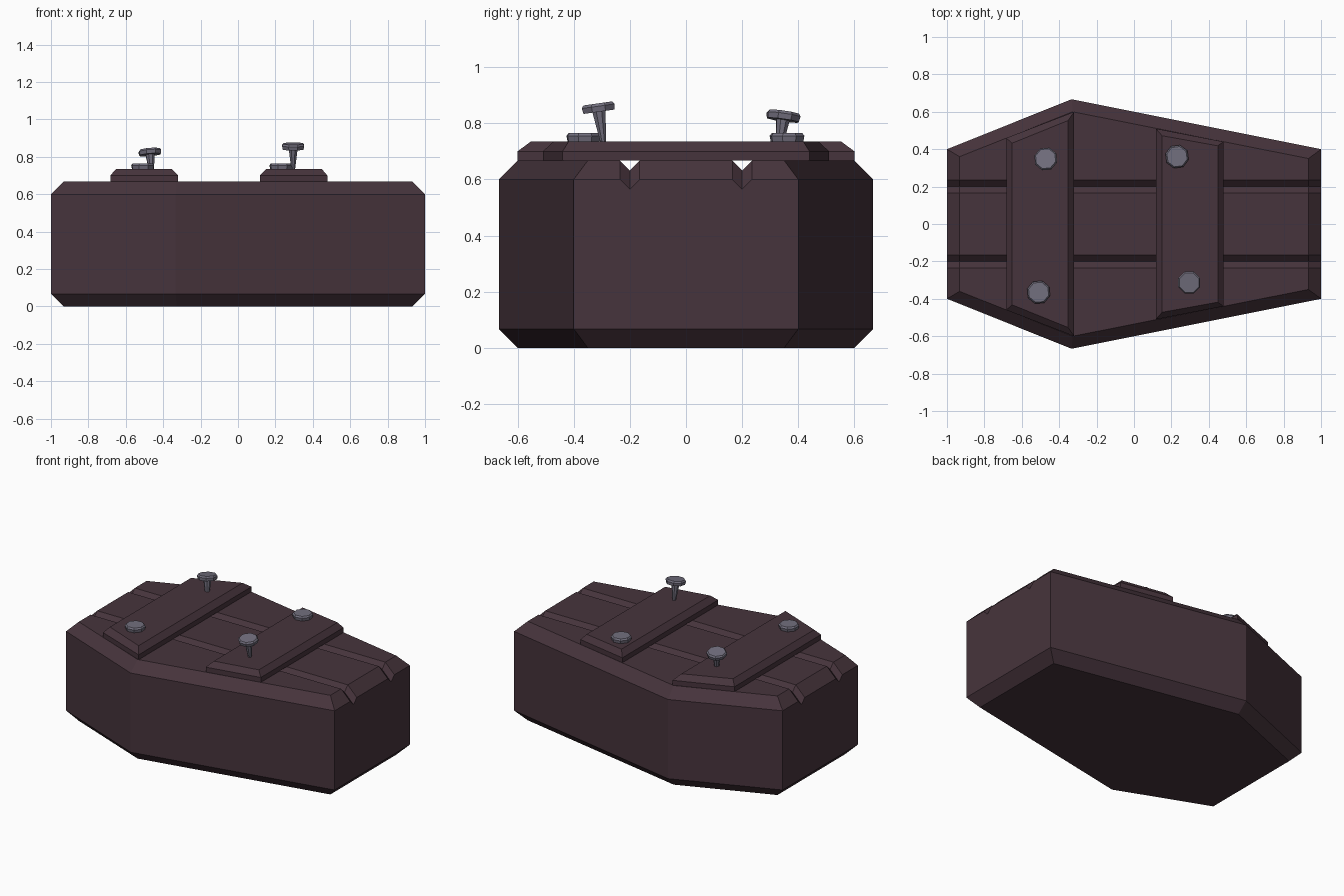
import bpy, bmesh
from math import radians, pi, cos, sin
from mathutils import Matrix

if "Cube" in bpy.data.objects:
    bpy.data.objects.remove(bpy.data.objects["Cube"])


def material(name, rgb):
    m = bpy.data.materials.new(name)
    m.diffuse_color = (*rgb, 1)
    m.use_nodes = True
    m.node_tree.nodes["Principled BSDF"].inputs["Base Color"].default_value = m.diffuse_color
    return m


WOOD = material("dark_wood", (0.062, 0.034, 0.045))
IRON = material("nail_iron", (0.17, 0.16, 0.21))


def loft(name, rings, mat):
    """Join equal-length point rings into a closed, flat-faced solid."""
    bm = bmesh.new()
    loops = [[bm.verts.new(p) for p in r] for r in rings]
    n = len(loops[0])
    for a, b in zip(loops, loops[1:]):
        for i in range(n):
            j = (i + 1) % n
            bm.faces.new((a[i], a[j], b[j], b[i]))
    bm.faces.new(loops[0][::-1])
    bm.faces.new(loops[-1])
    bmesh.ops.recalc_face_normals(bm, faces=bm.faces)
    me = bpy.data.meshes.new(name)
    bm.to_mesh(me)
    bm.free()
    me.materials.append(mat)
    ob = bpy.data.objects.new(name, me)
    bpy.context.collection.objects.link(ob)
    return ob


def outline(half, z):
    """Mirror a half outline of (x, y) points across the x axis."""
    return [(x, -y, z) for x, y in half] + [(x, y, z) for x, y in reversed(half)]


# Coffin body with chamfered top and bottom rims
WIDE = [(-1, 0.4), (-0.333, 0.667), (1, 0.4)]
NARROW = [(-0.933, 0.36), (-0.328, 0.6), (0.933, 0.35)]
body = loft("coffin_body", [outline(NARROW, 0), outline(WIDE, 0.067),
                            outline(WIDE, 0.6), outline(NARROW, 0.667)], WOOD)

# V grooves between the lid boards, following the rim chamfer
for side in (-1, 1):
    path = [(-1.05, 0.55), (-0.933, 0.667), (0.933, 0.667), (1.05, 0.55)]
    rings = [[(x, side * 0.2, z - 0.035), (x, side * 0.2 + 0.07, z + 0.035),
              (x, side * 0.2 - 0.07, z + 0.035)] for x, z in path]
    cutter = loft("groove_cutter", rings, WOOD)
    cutter.hide_render = True
    cutter.hide_viewport = True
    mod = body.modifiers.new("groove", "BOOLEAN")
    mod.operation = "DIFFERENCE"
    mod.solver = "EXACT"
    mod.object = cutter

# Cross planks on the lid: outer and inset corners
for name, outer, inner in (
        ("head_plank", [(-0.683, 0.46), (-0.32, 0.6)], [(-0.652, 0.432), (-0.353, 0.553)]),
        ("foot_plank", [(0.117, 0.51), (0.478, 0.44)], [(0.15, 0.472), (0.448, 0.418)])):
    loft(name, [outline(outer, 0.667), outline(outer, 0.7), outline(inner, 0.735)], WOOD)


def ring(r, z):
    return [(r * cos((k + 0.5) * pi / 4), r * sin((k + 0.5) * pi / 4), z) for k in range(8)]


# Nails: position of head underside, tilt about x and y, spin
for i, (x, y, z, tx, ty, spin) in enumerate((
        (-0.51, -0.365, 0.735, 0, 0, 5),
        (0.23, 0.36, 0.735, 0, 0, 8),
        (0.295, -0.31, 0.841, 8, 0, 0),
        (-0.47, 0.345, 0.811, -8, -5, 5))):
    place = (Matrix.Translation((x, y, z)) @ Matrix.Rotation(radians(tx), 4, "X")
             @ Matrix.Rotation(radians(ty), 4, "Y") @ Matrix.Rotation(radians(spin), 4, "Z"))
    head = loft(f"nail_head_{i + 1}", [ring(0.06, 0), ring(0.064, 0.02), ring(0.056, 0.03)], IRON)
    shaft = loft(f"nail_shaft_{i + 1}", [ring(0.007, -0.14), ring(0.026, 0.005)], IRON)
    head.matrix_world = place
    shaft.matrix_world = place
